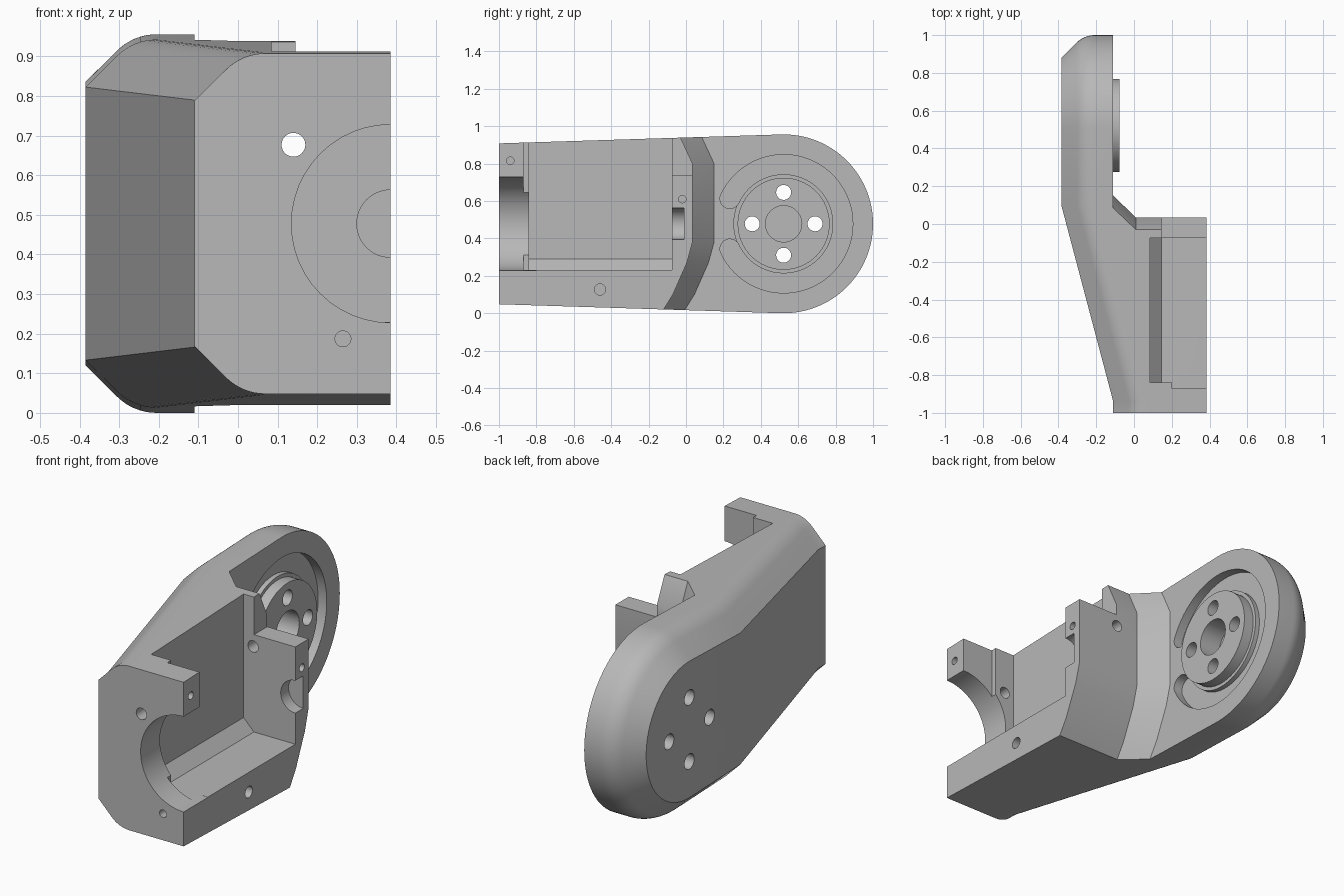
import bpy, bmesh, math
from mathutils import Vector

if "Cube" in bpy.data.objects:
    bpy.data.objects.remove(bpy.data.objects["Cube"])

grey = bpy.data.materials.new("light_grey")
grey.use_nodes = True
colour = (0.48, 0.48, 0.48, 1)
grey.diffuse_color = colour
grey.node_tree.nodes["Principled BSDF"].inputs["Base Color"].default_value = colour

CY, CZ, R = 0.522, 0.478, 0.478      # hub centre and radius
INNER, OPEN = -0.11, 0.385           # hub face and open side


def finish(bm, name):
    bmesh.ops.remove_doubles(bm, verts=bm.verts, dist=1e-5)
    bmesh.ops.recalc_face_normals(bm, faces=bm.faces)
    me = bpy.data.meshes.new(name)
    bm.to_mesh(me)
    bm.free()
    me.materials.append(grey)
    ob = bpy.data.objects.new(name, me)
    bpy.context.scene.collection.objects.link(ob)
    return ob


def loft(name, rings):
    """Closed solid through rings of equal point count."""
    bm = bmesh.new()
    vs = [[bm.verts.new(p) for p in ring] for ring in rings]
    n = len(vs[0])
    for a, b in zip(vs, vs[1:]):
        for i in range(n):
            j = (i + 1) % n
            bm.faces.new((a[i], a[j], b[j], b[i]))
    bm.faces.new(vs[0])
    bm.faces.new(vs[-1])
    return finish(bm, name)


def prism(name, pts, axis, lo, hi):
    """Extrude a 2D outline along an axis."""
    def place(p, t):
        q = list(p)
        q.insert("xyz".index(axis), t)
        return Vector(q)
    return loft(name, [[place(p, t) for p in pts] for t in (lo, hi)])


def box(name, x, y, z):
    return prism(name, [(x[0], y[0]), (x[1], y[0]), (x[1], y[1]), (x[0], y[1])], "z", *z)


def circle(u, v, r, n=48):
    return [(u + r * math.cos(2 * math.pi * i / n), v + r * math.sin(2 * math.pi * i / n))
            for i in range(n)]


def arc(r, a0, a1, n, u=CY, v=CZ):
    return [(u + r * math.cos(math.radians(a0 + (a1 - a0) * i / n)),
             v + r * math.sin(math.radians(a0 + (a1 - a0) * i / n))) for i in range(n + 1)]


def combine(body, tool, op="DIFFERENCE"):
    mod = body.modifiers.new("cut", "BOOLEAN")
    mod.operation, mod.solver, mod.object = op, "EXACT", tool
    bpy.context.view_layer.objects.active = body
    bpy.ops.object.modifier_apply(modifier=mod.name)
    bpy.data.objects.remove(tool)


# Arm body: tapered outline with a rounded, chamfered outer rim
def outer_x(y):
    return INNER - 0.275 * min(1, max(0, (y + 0.94) / 1.04))


def upper_outline(d):
    tilt = 0.0316
    pts = [(y, 0.43 + tilt * (y + 1) - d) for y in (-1, -0.94, 0.1)]
    n = 32
    for i in range(n + 1):
        a = (math.pi / 2 + tilt) * (1 - i / n)
        pts.append((CY + (R - d) * math.cos(a), (R - d) * math.sin(a)))
    return pts


rim = [(0, None)]
for i in range(9):
    a = math.pi / 4 * i / 8
    rim.append((0.141 * (1 - math.cos(a)), 0.179 - 0.141 * math.sin(a)))
rim.append((0.12, 0))

bm = bmesh.new()
halves = []
for s in (1, -1):
    halves.append([[bm.verts.new((OPEN if t is None else outer_x(y) + t, y, CZ + s * h))
                    for y, h in upper_outline(d)] for d, t in rim])
for rows in halves:
    for a, b in zip(rows, rows[1:]):
        for i in range(len(a) - 1):
            bm.faces.new((a[i], a[i + 1], b[i + 1], b[i]))
up, down = halves
for k in (0, -1):
    for i in range(len(up[0]) - 1):
        bm.faces.new((up[k][i], up[k][i + 1], down[k][i + 1], down[k][i]))
bm.faces.new([r[0] for r in up] + [r[0] for r in reversed(down)])
bmesh.ops.remove_doubles(bm, verts=bm.verts, dist=1e-5)
bmesh.ops.dissolve_degenerate(bm, edges=bm.edges, dist=1e-5)
arm = finish(bm, "arm_body")

# Clear the hub side, leaving a bent end wall with a sloped foot
rings = []
for z, y in ((1.1, -0.10), (0.94, -0.03), (0.8, 0.035), (0.38, 0.035),
             (0.27, 0.005), (0.1, -0.07), (0.02, -0.12), (-0.1, -0.19)):
    rings.append([(INNER, 1.2, z), (INNER, y + 0.115, z), (0.01, y, z),
                  (0.6, y, z), (0.6, 1.2, z)])
combine(arm, loft("hub_clearance", rings))

# Motor cavity with a chamfered floor edge, and the lowered end wall
cavity = [(0.085, 1.2), (0.085, 0.29), (0.145, 0.23), (0.6, 0.23), (0.6, 1.2)]
combine(arm, prism("cavity", cavity, "y", -0.84, -0.075))
combine(arm, box("wall_step", (0.2, 0.6), (-0.87, -0.8), (0.23, 1.2)))
combine(arm, box("end_wall_top", (0.145, 0.6), (-0.1, 0.2), (0.74, 1.2)))

# Front bore, bearing seat and screw holes
for axis, u, v, r, lo, hi in (
        ("y", OPEN, CZ, 0.25, -1.1, -0.8),
        ("y", OPEN, CZ, 0.085, -0.2, -0.01),
        ("y", 0.14, 0.677, 0.03, -1.1, 0.2),
        ("y", 0.265, 0.187, 0.02, -1.1, -0.9),
        ("x", -0.46, 0.127, 0.03, 0.28, 0.5),
        ("x", -0.94, 0.815, 0.02, 0.28, 0.5),
        ("x", -0.02, 0.61, 0.02, 0.28, 0.5)):
    combine(arm, prism("hole", circle(u, v, r), axis, lo, hi))

# Hub: C-shaped groove with round ends, shallow ring and raised disc
end, mid, half = 155, 0.3175, 0.0525
ends = [(CY + mid * math.cos(math.radians(s * end)),
         CZ + mid * math.sin(math.radians(s * end))) for s in (1, -1)]
groove = (arc(mid + half, -end, end, 64)
          + arc(half, end, end + 180, 12, *ends[0])[1:-1]
          + arc(mid - half, end, -end, 64)
          + arc(half, 180 - end, 360 - end, 12, *ends[1])[1:-1])
combine(arm, prism("groove", groove, "x", INNER - 0.05, 0))
combine(arm, prism("shallow_ring", circle(CY, CZ, 0.266, 64), "x", INNER - 0.025, 0))
combine(arm, prism("hub_disc", circle(CY, CZ, 0.246, 64), "x", INNER - 0.06, -0.078), "UNION")

# Centre recess and four through holes
combine(arm, prism("recess", circle(CY, CZ, 0.097), "x", -0.2, 0))
for k in range(4):
    a = k * math.pi / 2
    hole = circle(CY + 0.168 * math.cos(a), CZ + 0.168 * math.sin(a), 0.04, 32)
    combine(arm, prism("bolt_hole", hole, "x", -0.6, 0))

bpy.ops.object.select_all(action="DESELECT")
arm.select_set(True)
bpy.context.view_layer.objects.active = arm
bpy.ops.object.shade_smooth_by_angle(angle=math.radians(25))
